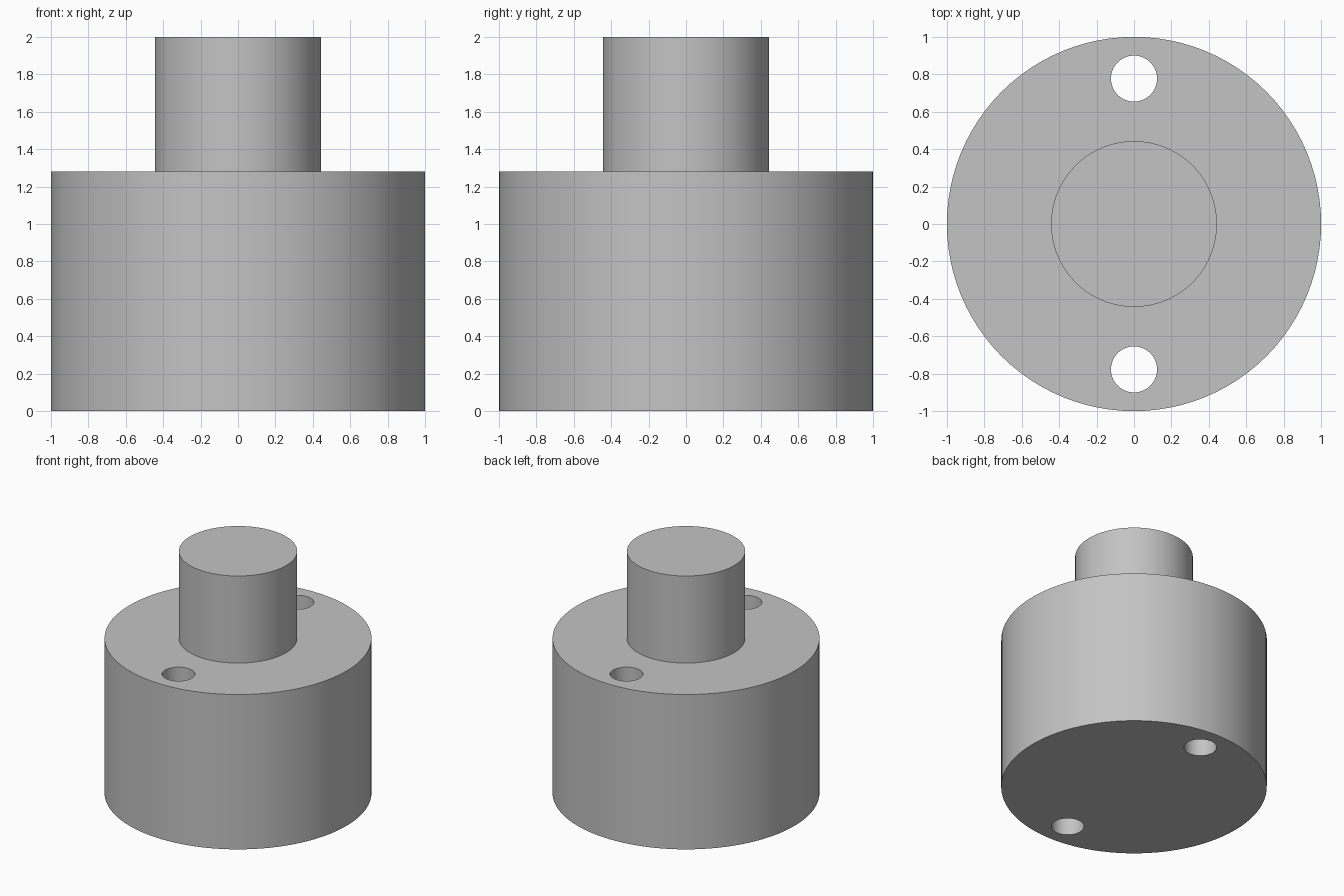
import bpy

cube = bpy.data.objects.get("Cube")
if cube:
    bpy.data.objects.remove(cube, do_unlink=True)

GREY = (0.55, 0.55, 0.55, 1)
grey = bpy.data.materials.new("plain grey")
grey.use_nodes = True
grey.diffuse_color = GREY
grey.node_tree.nodes["Principled BSDF"].inputs["Base Color"].default_value = GREY


def cylinder(name, radius, bottom, top, y=0, sides=96):
    bpy.ops.mesh.primitive_cylinder_add(
        vertices=sides, radius=radius, depth=top - bottom,
        location=(0, y, (bottom + top) / 2))
    obj = bpy.context.object
    obj.name = name
    obj.data.materials.append(grey)
    return obj


def boolean(target, other, operation):
    mod = target.modifiers.new(other.name, 'BOOLEAN')
    mod.operation = operation
    mod.solver = 'EXACT'
    mod.object = other
    bpy.context.view_layer.objects.active = target
    bpy.ops.object.modifier_apply(modifier=mod.name)
    bpy.data.objects.remove(other, do_unlink=True)


BASE_TOP = 1.28

# Wide drum with the narrow boss fused on top
body = cylinder("stepped_body", 1, 0, BASE_TOP)
boolean(body, cylinder("boss", 0.443, BASE_TOP - 0.2, 2), 'UNION')

# Two bolt holes straight through the drum, front and back
for y in (-0.777, 0.777):
    boolean(body, cylinder("bolt_hole", 0.123, -0.1, BASE_TOP + 0.1, y, 48), 'DIFFERENCE')

# Smooth walls, crisp rims
bpy.ops.object.select_all(action='DESELECT')
body.select_set(True)
bpy.context.view_layer.objects.active = body
bpy.ops.object.shade_smooth_by_angle()
